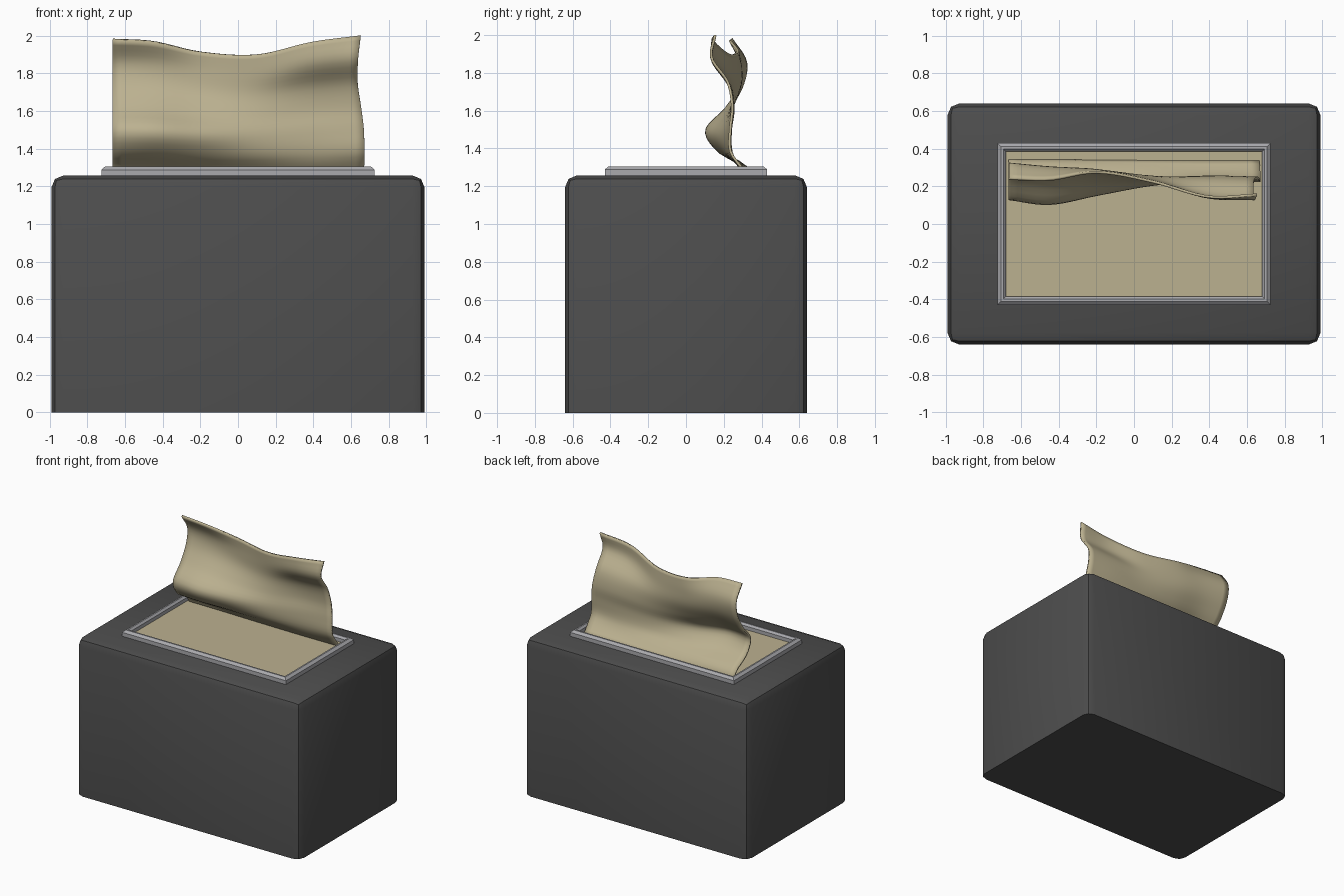
import bpy, bmesh

if "Cube" in bpy.data.objects:
    bpy.data.objects.remove(bpy.data.objects["Cube"])


def material(name, rgb):
    m = bpy.data.materials.new(name)
    m.diffuse_color = (*rgb, 1)
    m.use_nodes = True
    m.node_tree.nodes["Principled BSDF"].inputs["Base Color"].default_value = m.diffuse_color
    return m


def add_object(name, bm, mat, angle=None):
    bmesh.ops.recalc_face_normals(bm, faces=bm.faces[:])
    me = bpy.data.meshes.new(name)
    bm.to_mesh(me)
    bm.free()
    ob = bpy.data.objects.new(name, me)
    bpy.context.collection.objects.link(ob)
    me.materials.append(mat)
    if angle:
        bpy.ops.object.select_all(action='DESELECT')
        ob.select_set(True)
        bpy.context.view_layer.objects.active = ob
        bpy.ops.object.shade_smooth_by_angle(angle=angle)
    return ob


def box(sx, sy, z0, z1):
    bm = bmesh.new()
    bmesh.ops.create_cube(bm, size=1)
    for v in bm.verts:
        v.co = (v.co.x * sx, v.co.y * sy, z0 if v.co.z < 0 else z1)
    return bm


def spline(pts, vals, t):
    """Cubic Hermite interpolation through (pts, vals)."""
    n = len(pts)
    i = max(k for k in range(n - 1) if pts[k] <= t + 1e-9)

    def slope(k):
        a, b = max(k - 1, 0), min(k + 1, n - 1)
        return (vals[b] - vals[a]) / (pts[b] - pts[a])
    h = pts[i + 1] - pts[i]
    u = (t - pts[i]) / h
    return ((2*u**3 - 3*u**2 + 1) * vals[i] + (u**3 - 2*u**2 + u) * h * slope(i)
            + (3*u**2 - 2*u**3) * vals[i + 1] + (u**3 - u**2) * h * slope(i + 1))


dark = material("dark_shell", (0.075, 0.075, 0.075))
metal = material("rim_grey", (0.4, 0.4, 0.42))
paper = material("paper", (0.50, 0.44, 0.28))

# Box body: rounded on every edge except the flat underside
bm = box(1.98, 1.28, 0, 1.257)
edges = [e for e in bm.edges if max(v.co.z for v in e.verts) > 0.5]
bmesh.ops.bevel(bm, geom=edges, offset=0.062, segments=2, profile=0.5, affect='EDGES')
add_object("box_body", bm, dark, 0.7)

# Rim: bevelled profile swept round the rectangular opening
profile = [(0.725, 1.25), (0.725, 1.288), (0.706, 1.305),
           (0.694, 1.305), (0.68, 1.29), (0.68, 1.25)]
bm = bmesh.new()
rings = []
for x, z in profile:
    y = x - 0.295
    rings.append([bm.verts.new(c) for c in
                  ((-x, -y, z), (x, -y, z), (x, y, z), (-x, y, z))])
for a, b in zip(rings, rings[1:] + rings[:1]):
    for i in range(4):
        j = (i + 1) % 4
        bm.faces.new((a[i], a[j], b[j], b[i]))
add_object("opening_rim", bm, metal)

# Stack of tissues seen in the opening
add_object("tissue_stack", box(1.362, 0.772, 1.23, 1.262), paper)

# Pulled-up tissue: wavy sheet interpolated from depth (y) rows at six x stations
xs = [-0.665, -0.45, -0.2, 0.1, 0.4, 0.665]
tops = [1.98, 1.968, 1.915, 1.90, 1.967, 2.0]
levels = [0, 0.08, 0.18, 0.34, 0.5, 0.67, 0.84, 1]
depth = [[.34, .34, .34, .34, .34, .34],
         [.31, .31, .30, .29, .28, .285],
         [.19, .18, .21, .23, .24, .235],
         [.135, .108, .155, .21, .235, .235],
         [.23, .21, .22, .235, .25, .245],
         [.30, .285, .275, .25, .23, .22],
         [.315, .295, .285, .235, .15, .135],
         [.24, .235, .275, .225, .145, .155]]
side = [0, 0.005, 0.006, 0.003, -0.012, -0.03, -0.027, -0.013]
NX, NZ = 28, 28
bm = bmesh.new()
grid = []
for j in range(NZ + 1):
    t = j / NZ
    row = []
    for i in range(NX + 1):
        s = i / NX
        x = xs[0] + (xs[-1] - xs[0]) * s
        y = spline(levels, [spline(xs, r, x) for r in depth], t)
        z = 1.25 + (spline(xs, tops, x) - 1.25) * t
        row.append(bm.verts.new((x + spline(levels, side, t) * s**3, y, z)))
    grid.append(row)
for a, b in zip(grid, grid[1:]):
    for i in range(NX):
        bm.faces.new((a[i], a[i + 1], b[i + 1], b[i]))
sheet = add_object("pulled_tissue", bm, paper, 0.7)
solid = sheet.modifiers.new("thickness", 'SOLIDIFY')
solid.thickness = 0.014
solid.offset = 0
